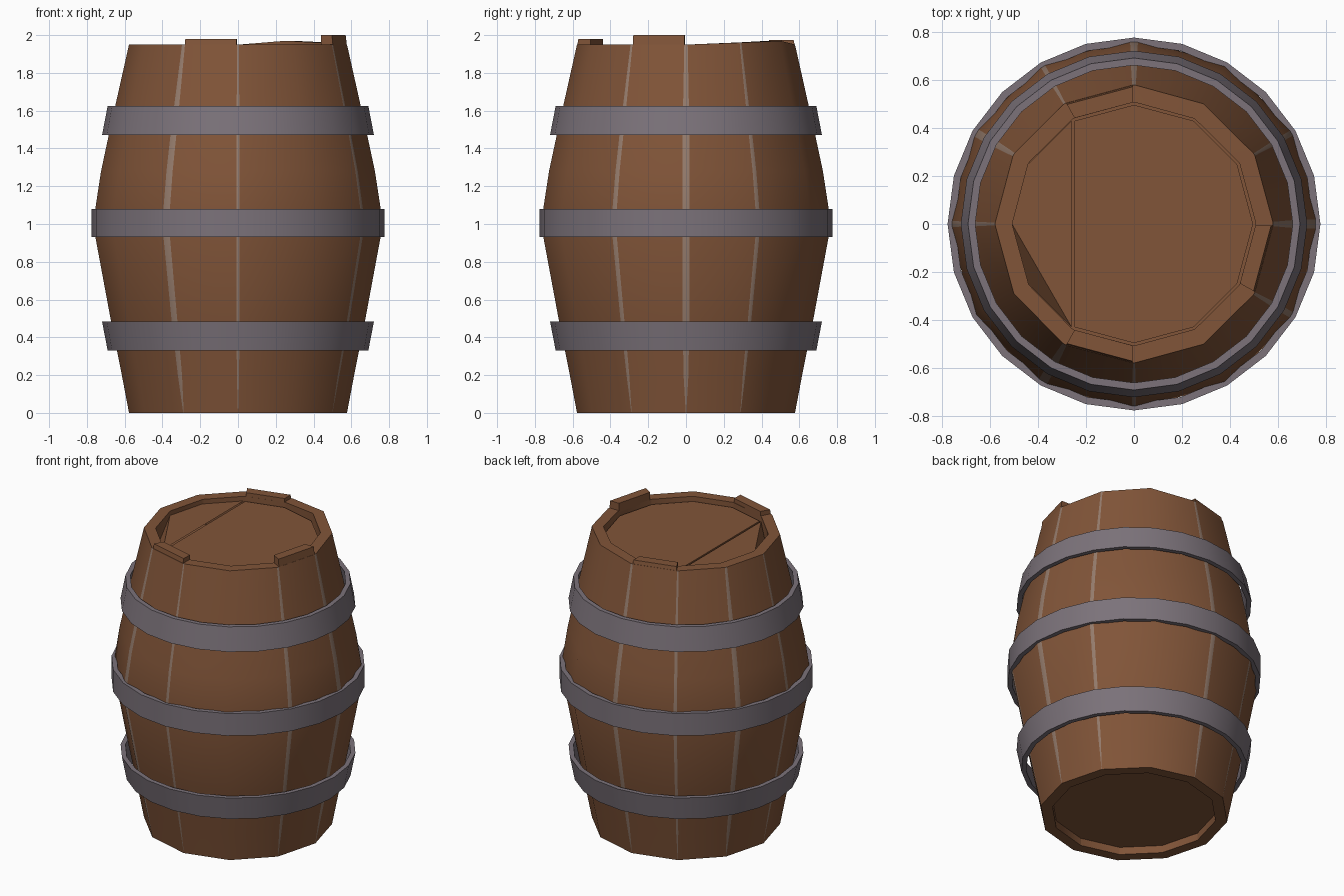
import bpy, bmesh
from math import sin, cos, radians, degrees

cube = bpy.data.objects.get("Cube")
if cube:
    bpy.data.objects.remove(cube, do_unlink=True)


def material(name, rgb):
    m = bpy.data.materials.new(name)
    m.use_nodes = True
    m.diffuse_color = (*rgb, 1)
    m.node_tree.nodes["Principled BSDF"].inputs["Base Color"].default_value = (*rgb, 1)
    return m


WOOD = material("brown wood", (0.22, 0.09, 0.04))
IRON = material("grey iron", (0.2, 0.17, 0.195))
WORN = material("worn seam", (0.3, 0.2, 0.15))


def finish(name, bm, mats, smooth=True):
    bmesh.ops.recalc_face_normals(bm, faces=bm.faces)
    mesh = bpy.data.meshes.new(name)
    bm.to_mesh(mesh)
    bm.free()
    for m in mats:
        mesh.materials.append(m)
    obj = bpy.data.objects.new(name, mesh)
    bpy.context.collection.objects.link(obj)
    if smooth:
        bpy.ops.object.select_all(action='DESELECT')
        obj.select_set(True)
        bpy.context.view_layer.objects.active = obj
        bpy.ops.object.shade_smooth_by_angle(angle=radians(35))
    return obj


def polar(r, deg, z):
    return (r * cos(radians(deg)), r * sin(radians(deg)), z)


def bridge(bm, a, b):
    n = len(a)
    return [bm.faces.new((a[i], a[(i + 1) % n], b[(i + 1) % n], b[i])) for i in range(n)]


def slab(bm, bottom, top):
    lo = [bm.verts.new(p) for p in bottom]
    hi = [bm.verts.new(p) for p in top]
    bridge(bm, lo, hi)
    bm.faces.new(lo)
    bm.faces.new(hi)


# Staved body: twelve corners, some split into a narrow worn seam (width in degrees)
SEAMS = {0: 3, 30: 1.8, 90: 2.4, 120: 1.5, 150: 2.6, 180: 1.8, 240: 3, 270: 1.4, 330: 2}
RIM = {30: 1.96, 60: 1.97}
TOP = 1.95
# radius, height, seam width factor
PROFILE = [(0.505, 0.05, 0.1), (0.505, 0, 0.1), (0.577, 0, 0.1), (0.615, 0.2, 0.8),
           (0.675, 0.5, 1), (0.768, 1, 1), (0.725, 1.28, 1), (0.678, 1.5, 1),
           (0.577, TOP, 0.6), (0.505, TOP, 0.6), (0.505, 1.78, 0.6)]

bm = bmesh.new()
rings = []
for r, z, f in PROFILE:
    ring = []
    for a in range(0, 360, 30):
        height = RIM.get(a, TOP) if z == TOP else z
        w = SEAMS.get(a, 0) * f / 2
        for d in ((-w, w) if a in SEAMS else (0,)):
            ring.append(bm.verts.new(polar(r, a + d, height)))
    rings.append(ring)
# columns that start a seam strip
starts = []
for a in range(0, 360, 30):
    starts += [True, False] if a in SEAMS else [False]
for k in range(len(rings) - 1):
    for strip, face in zip(starts, bridge(bm, rings[k], rings[k + 1])):
        face.material_index = int(strip and 2 <= k <= 7)
bm.faces.new(rings[0])
bm.faces.new(rings[-1])
finish("barrel_staves", bm, [WOOD, WORN])

# Stave ends that stand above the rim
for name, a, z in (("right", 330, 2.0), ("front", 240, 1.98), ("back", 90, 1.975)):
    bm = bmesh.new()
    a0, a1 = a + 0.7, a + 29.3
    slab(bm,
         [polar(0.577, a0, TOP - 0.01), polar(0.577, a1, TOP - 0.01),
          polar(0.505, a1, TOP - 0.01), polar(0.505, a0, TOP - 0.01)],
         [polar(0.57, a0, z), polar(0.57, a1, z), polar(0.505, a1, z), polar(0.505, a0, z)])
    finish("raised_stave_" + name, bm, [WOOD], False)

# Lid: main board, and a side board that sags at one corner
FLOOR, LID = 1.78, 1.92
bm = bmesh.new()
slab(bm, *[[polar(0.495, a, z) for a in range(-120, 121, 30)] for z in (FLOOR, LID)])
finish("lid_main_board", bm, [WOOD], False)

bm = bmesh.new()
pts = {}
for a in range(120, 241, 30):
    x, y, z = polar(0.495, a, 1.80 if a == 210 else LID)
    pts[a] = bm.verts.new((x - 0.012, y, z))
bm.faces.new([pts[a] for a in (120, 150, 180, 240)])
bm.faces.new([pts[a] for a in (180, 210, 240)])
finish("lid_side_board", bm, [WOOD], False)

# Iron hoops: height and radius at the lower and upper edge
HOOPS = {"lower": (0.33, 0.69, 0.485, 0.72),
         "middle": (0.93, 0.775, 1.08, 0.775),
         "upper": (1.47, 0.72, 1.625, 0.69)}
for name, (z0, r0, z1, r1) in HOOPS.items():
    bm = bmesh.new()
    loops = [[bm.verts.new(polar(r, a, z)) for a in range(0, 360, 15)]
             for r, z in ((r0, z0), (r1, z1), (r1 - 0.03, z1), (r0 - 0.03, z0))]
    for k in range(4):
        bridge(bm, loops[k], loops[(k + 1) % 4])
    finish(name + "_hoop", bm, [IRON])
